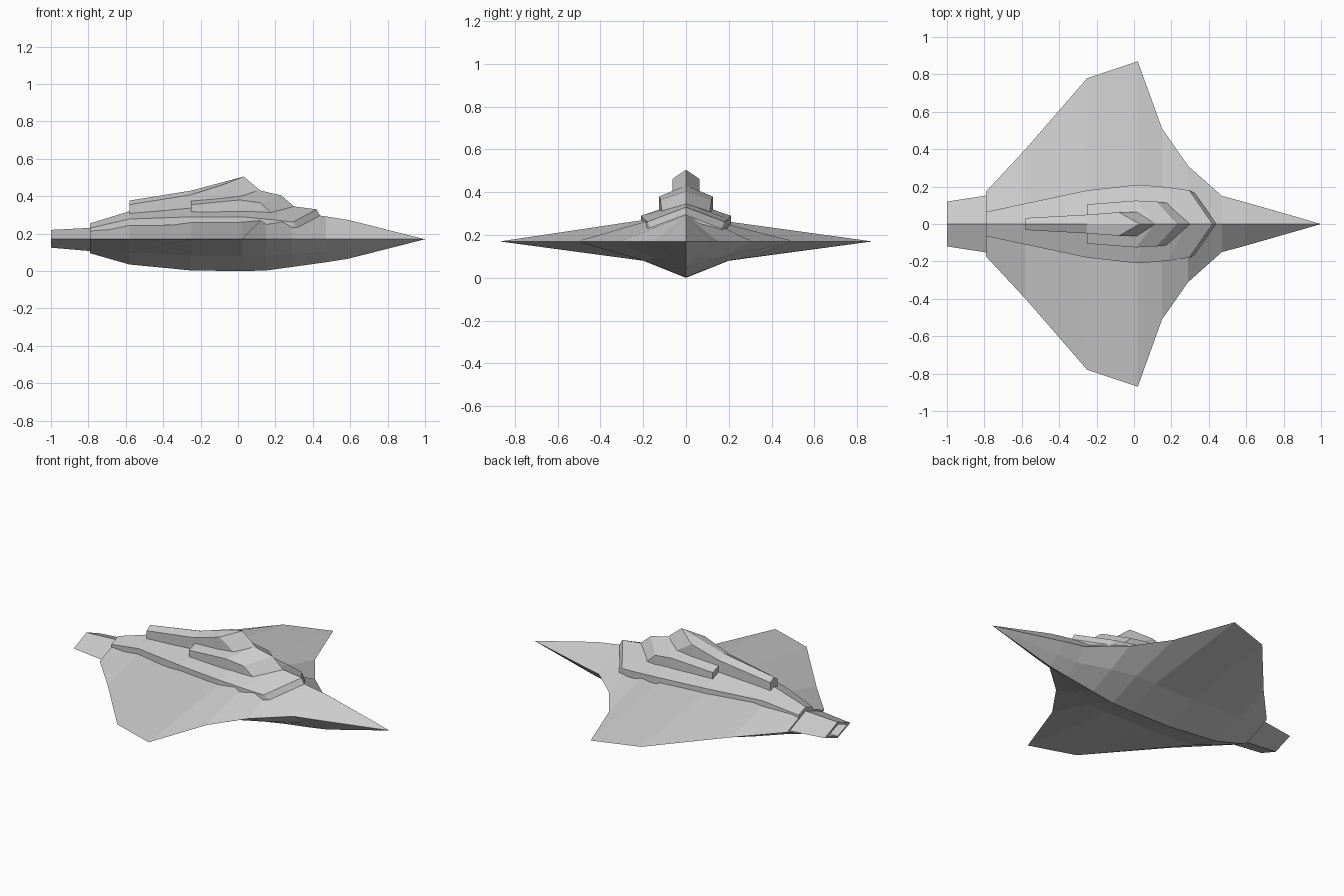
import bpy, bmesh

MID = 0.17  # height of the sharp wing edge


def loft(name, rings):
    """Skin a list of equal-length closed rings and cap both ends."""
    bm = bmesh.new()
    rows = [[bm.verts.new(p) for p in r] for r in rings]
    n = len(rows[0])
    for a, b in zip(rows, rows[1:]):
        for i in range(n):
            j = (i + 1) % n
            bm.faces.new((a[i], a[j], b[j], b[i]))
    bm.faces.new(rows[0])
    bm.faces.new(rows[-1])
    bmesh.ops.remove_doubles(bm, verts=bm.verts, dist=1e-4)
    bmesh.ops.recalc_face_normals(bm, faces=bm.faces)
    me = bpy.data.meshes.new(name)
    bm.to_mesh(me)
    bm.free()
    ob = bpy.data.objects.new(name, me)
    bpy.context.collection.objects.link(ob)
    return ob


def hull_ring(x, y, ridge, keel):
    ky, kz = min(0.2, y * 0.5), keel + (MID - keel) * 0.47
    return [(x, 0, ridge), (x, y, MID), (x, ky, kz), (x, 0, keel),
            (x, -ky, kz), (x, -y, MID)]


def tier(name, stations, bury):
    """Raised deck: stations are (edge x, half width, edge z, ridge x, ridge z)."""
    rings = []
    for xe, y, ze, xr, zr in stations:
        zb = ze - bury
        rings.append([(xr, 0, zr), (xe, y, ze), (xe, y, zb), (xr, 0, zb),
                      (xe, -y, zb), (xe, -y, ze)])
    return loft(name, rings)


# Main hull with swept wings: x, half width, ridge z, keel z
loft("hull", [hull_ring(*s) for s in [
    (-0.79, 0.175, 0.24, 0.095),
    (-0.58, 0.40, 0.273, 0.035),
    (-0.25, 0.78, 0.287, 0.003),
    (0.02, 0.87, 0.29, 0.0),
    (0.15, 0.51, 0.30, 0.003),
    (0.29, 0.31, 0.318, 0.022),
    (0.47, 0.15, 0.292, 0.047),
    (0.59, 0.118, 0.273, 0.066),
    (1.0, 0.0, MID, MID)]])


# Tail nozzle with a recessed end
def diamond(x, y, top, bottom):
    return [(x, 0, top), (x, y, MID), (x, 0, bottom), (x, -y, MID)]


loft("tail_nozzle", [
    diamond(-0.77, 0.155, 0.232, 0.105),
    diamond(-1.0, 0.12, 0.22, 0.125),
    diamond(-1.0, 0.09, 0.207, 0.136),
    diamond(-0.95, 0.09, 0.207, 0.136)])

# Stacked decks with chevron fronts
tier("lower_deck", [
    (-0.79, 0.065, 0.23, -0.79, 0.255),
    (-0.58, 0.11, 0.278, -0.58, 0.32),
    (-0.25, 0.18, 0.29, -0.25, 0.355),
    (0.02, 0.21, 0.29, 0.06, 0.362),
    (0.18, 0.197, 0.275, 0.28, 0.348),
    (0.295, 0.18, 0.262, 0.42, 0.33),
    (0.325, 0.165, 0.23, 0.44, 0.293)], 0.04)

tier("middle_deck", [
    (-0.25, 0.105, 0.355, -0.25, 0.392),
    (0.01, 0.125, 0.38, 0.11, 0.432),
    (0.12, 0.12, 0.365, 0.23, 0.405),
    (0.19, 0.11, 0.298, 0.30, 0.345)], 0.08)

tier("upper_deck", [
    (-0.58, 0.032, 0.355, -0.58, 0.377),
    (-0.25, 0.05, 0.408, -0.25, 0.43),
    (-0.08, 0.063, 0.462, 0.03, 0.505),
    (0.02, 0.063, 0.398, 0.12, 0.43)], 0.08)
